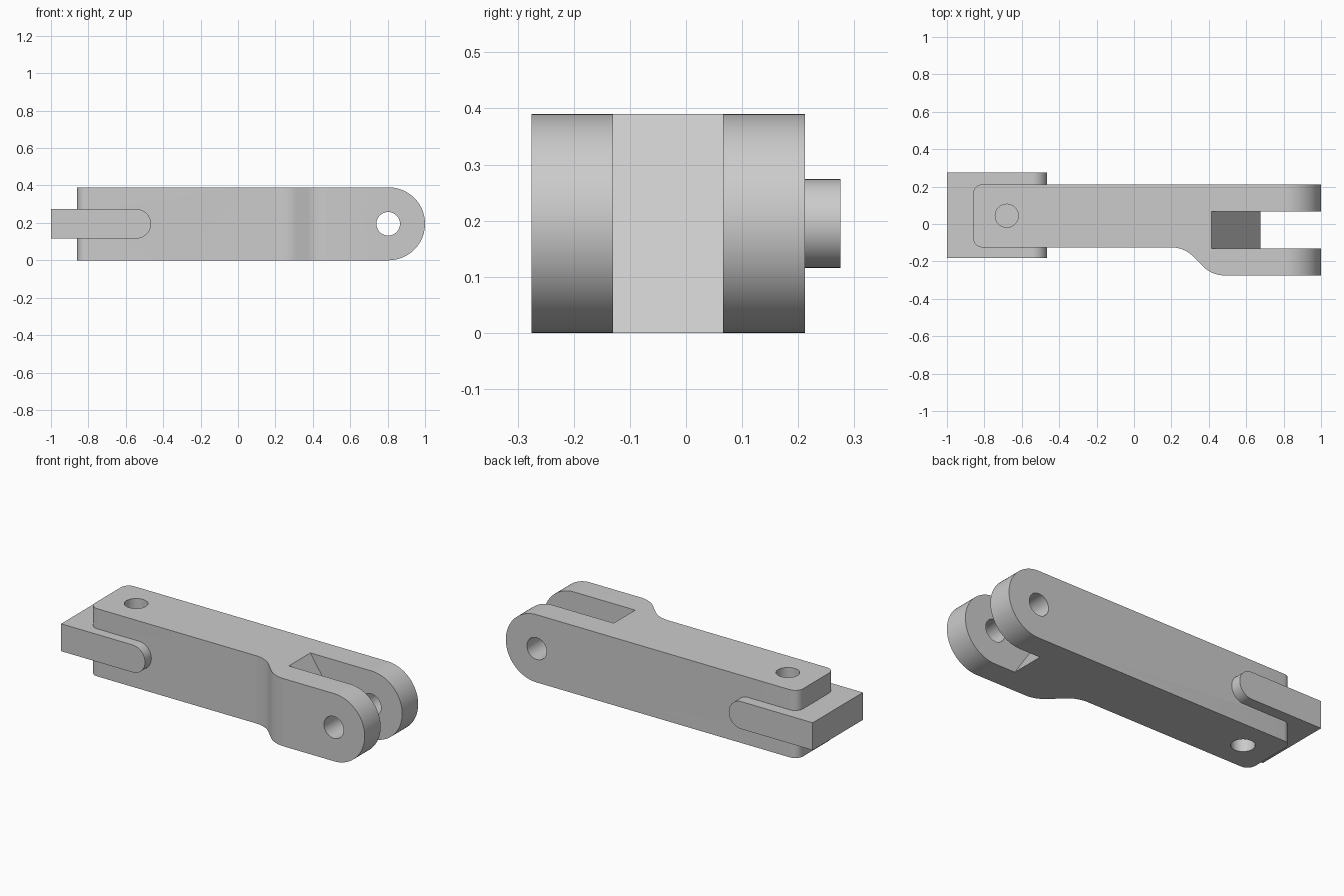
import bpy, bmesh, math
from mathutils import Vector

if "Cube" in bpy.data.objects:
    bpy.data.objects.remove(bpy.data.objects["Cube"])

grey = bpy.data.materials.new("plain_grey")
grey.diffuse_color = (0.6, 0.6, 0.6, 1)
grey.use_nodes = True
grey.node_tree.nodes["Principled BSDF"].inputs["Base Color"].default_value = grey.diffuse_color

H = 0.39          # body height
MID = H / 2


def arc(cx, cy, r, a0, a1, n=12):
    """Points on an arc, angles in degrees."""
    return [(cx + r * math.cos(math.radians(a0 + (a1 - a0) * i / n)),
             cy + r * math.sin(math.radians(a0 + (a1 - a0) * i / n))) for i in range(n + 1)]


def prism(name, pts, lo, hi, axis):
    """Extrude a closed 2D profile along z (plan profile) or y (side profile)."""
    def place(p, t):
        return Vector((p[0], p[1], t)) if axis == 'z' else Vector((p[0], t, p[1]))
    bm = bmesh.new()
    base = bm.faces.new([bm.verts.new(place(p, lo)) for p in pts])
    ext = bmesh.ops.extrude_face_region(bm, geom=[base])
    verts = [g for g in ext["geom"] if isinstance(g, bmesh.types.BMVert)]
    bmesh.ops.translate(bm, verts=verts, vec=place((0, 0), hi - lo))
    bmesh.ops.recalc_face_normals(bm, faces=bm.faces)
    me = bpy.data.meshes.new(name)
    bm.to_mesh(me)
    bm.free()
    me.materials.append(grey)
    ob = bpy.data.objects.new(name, me)
    bpy.context.collection.objects.link(ob)
    return ob


def boolean(target, tool, operation):
    """Apply a boolean, then discard the tool."""
    bpy.context.view_layer.objects.active = target
    mod = target.modifiers.new("shape", 'BOOLEAN')
    mod.operation, mod.solver, mod.object = operation, 'EXACT', tool
    bpy.ops.object.modifier_apply(modifier=mod.name)
    bpy.data.objects.remove(tool, do_unlink=True)


# link body: plan outline with rounded tail corners and an S-shaped step
plan = [(1.0, 0.212)]
plan += arc(-0.81, 0.162, 0.05, 90, 180, 8)
plan += arc(-0.81, -0.075, 0.05, 180, 270, 8)
plan += arc(0.2, -0.288, 0.163, 90, 45)
plan += arc(0.485, -0.112, 0.163, 225, 270)
plan += [(1.0, -0.275)]
body = prism("link_body", plan, 0, H, 'z')

# rounded fork nose
nose = [(-1.2, H), (-1.2, 0)] + arc(1 - MID, MID, MID, -90, 90, 40)
boolean(body, prism("nose_shape", nose, -0.6, 0.6, 'y'), 'INTERSECT')

# fork gap with a sloping floor
gap = [(0.415 - 0.0667, H + 0.1), (0.675 + 0.0667, -0.1), (1.3, -0.1), (1.3, H + 0.1)]
boolean(body, prism("fork_gap", gap, -0.13, 0.066, 'y'), 'DIFFERENCE')

# fork pin hole and tail pin hole
boolean(body, prism("fork_hole", arc(0.803, MID, 0.063, 0, 348.75, 31), -0.6, 0.6, 'y'), 'DIFFERENCE')
boolean(body, prism("tail_hole", arc(-0.68, 0.044, 0.062, 0, 348.75, 31), -0.1, 0.6, 'z'), 'DIFFERENCE')

# blade held in a slot across the tail
R = 0.079
blade_side = [(-1.0, MID + R), (-1.0, MID - R)] + arc(-0.465 - R, MID, R, -90, 90, 24)
boolean(body, prism("tail_slot", blade_side, -0.6, 0.6, 'y'), 'DIFFERENCE')
blade = prism("tail_blade", blade_side, -0.182, 0.275, 'y')

# smooth curved walls, sharp edges kept
for ob in (body, blade):
    bpy.ops.object.select_all(action='DESELECT')
    ob.select_set(True)
    bpy.context.view_layer.objects.active = ob
    bpy.ops.object.shade_smooth_by_angle(angle=math.radians(30))
